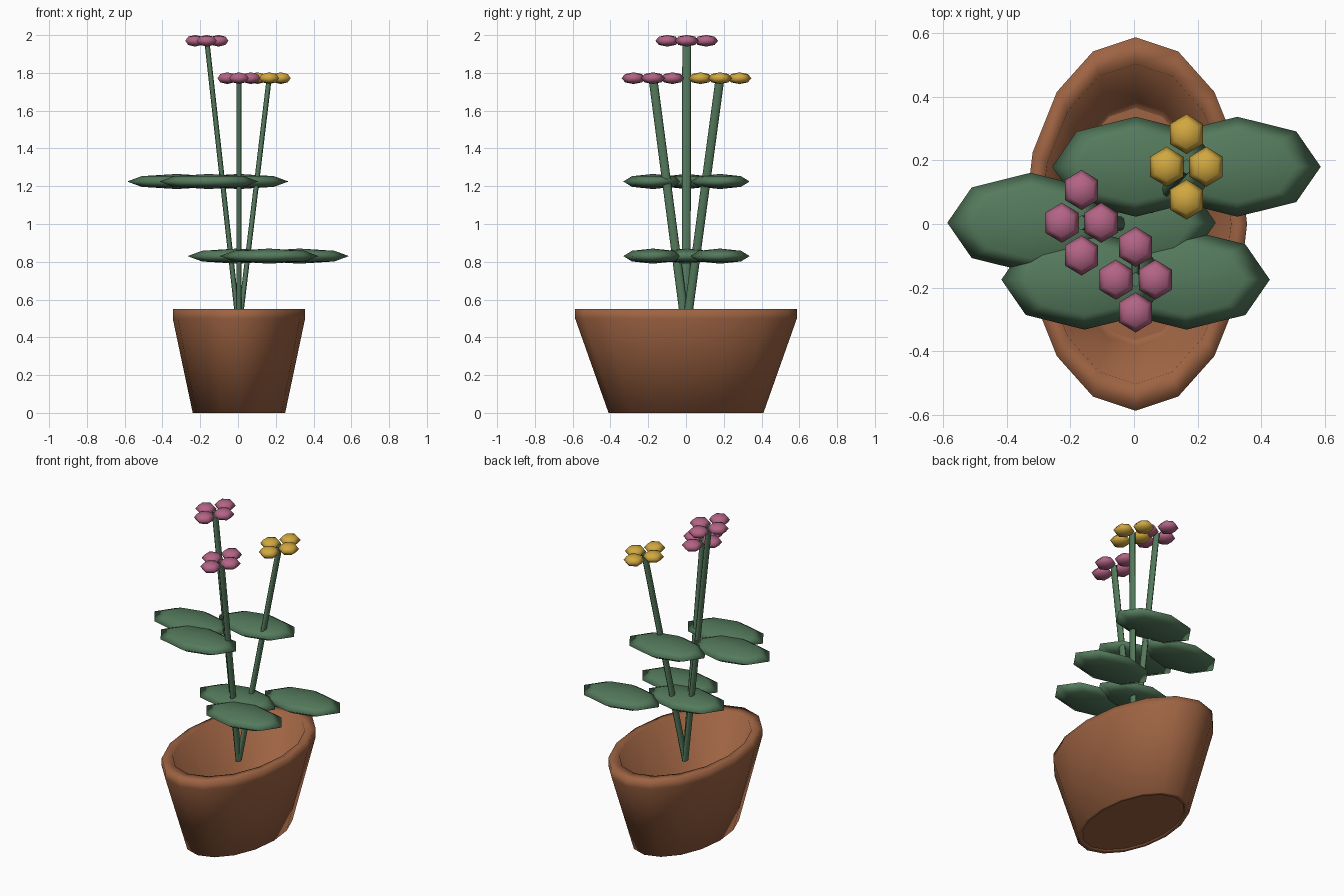
import bpy, bmesh, math
from mathutils import Vector

if "Cube" in bpy.data.objects:
    bpy.data.objects.remove(bpy.data.objects["Cube"])


def material(name, rgb):
    m = bpy.data.materials.new(name)
    m.diffuse_color = (*rgb, 1)
    m.use_nodes = True
    m.node_tree.nodes["Principled BSDF"].inputs["Base Color"].default_value = m.diffuse_color
    return m


CLAY = material("terracotta", (0.34, 0.125, 0.055))
GREEN = material("leaf_green", (0.089, 0.195, 0.107))
PINK = material("petal_pink", (0.45, 0.127, 0.235))
YELLOW = material("petal_yellow", (0.64, 0.39, 0.05))


def lathe(bm, profile, sides, scale, base, top=None):
    """Spin (radius, height) points into a closed solid with x/y scale.
    With top given, heights run 0..1 from base to top (leaning stem)."""
    base = Vector(base)
    axis = Vector((0, 0, scale[2])) if top is None else Vector(top) - base
    rings = []
    for r, h in profile:
        c = base + axis * h
        if r == 0:
            rings.append([bm.verts.new(c)])
            continue
        ring = []
        for i in range(sides):
            a = math.pi / 2 + 2 * math.pi * i / sides
            ring.append(bm.verts.new(c + Vector((r * scale[0] * math.cos(a), r * scale[1] * math.sin(a), 0))))
        rings.append(ring)
    for a, b in zip(rings, rings[1:]):
        for i in range(sides):
            j = (i + 1) % sides
            if len(a) == 1:
                bm.faces.new((a[0], b[j], b[i]))
            elif len(b) == 1:
                bm.faces.new((a[i], a[j], b[0]))
            else:
                bm.faces.new((a[i], a[j], b[j], b[i]))


def finish(bm, name, mat):
    bmesh.ops.recalc_face_normals(bm, faces=bm.faces)
    for f in bm.faces:
        f.smooth = True
    me = bpy.data.meshes.new(name)
    bm.to_mesh(me)
    bm.free()
    me.materials.append(mat)
    ob = bpy.data.objects.new(name, me)
    bpy.context.collection.objects.link(ob)
    return ob


# Low-poly ellipsoid profile: pole, 45 degrees, equator, 45 degrees, pole
S = math.sqrt(0.5)
BALL = [(0, -1), (S, -S), (1, 0), (S, S), (0, 1)]
CX = 0.005

# Oval hollow pot with a lip and thick wall
bm = bmesh.new()
pot_profile = [(0, 0.006), (0.373, 0.006), (0.378, 0), (0.41, 0), (0.587, 0.5), (0.587, 0.55),
               (0.503, 0.55), (0.385, 0.04), (0.365, 0.03), (0, 0.03)]
lathe(bm, pot_profile, 16, (0.597, 1, 1), (CX, 0, 0))
for f in bm.faces:
    if len(f.verts) == 3:
        for e in f.edges:
            if all(v.co.xy.length > 0.1 for v in e.verts):
                e.smooth = False
finish(bm, "pot", CLAY)

# Three plants: stem, two leaves and a four-petal flower each
plants = [("left", (-0.165, 0.004, 1.97), PINK),
          ("front", (CX, -0.175, 1.772), PINK),
          ("back", (0.165, 0.18, 1.772), YELLOW)]
for name, (x, y, z), colour in plants:
    bm = bmesh.new()
    lathe(bm, [(0, 0), (1, 0), (1, 1), (0, 1)], 8, (0.0135, 0.0235, 1), (CX, 0, 0.44), (x, y, z))
    for e in bm.edges:
        if abs(e.verts[0].co.z - e.verts[1].co.z) < 1e-5:
            e.smooth = False
    finish(bm, name + "_stem", GREEN)

    for part, dx, lz in (("lower", 0.16, 0.83), ("upper", -0.16, 1.225)):
        bm = bmesh.new()
        lathe(bm, BALL, 8, (0.262, 0.157, 0.04), (x + dx, y, lz))
        finish(bm, f"{name}_{part}_leaf", GREEN)

    bm = bmesh.new()
    for dx, dy in ((0.062, 0), (-0.062, 0), (0, 0.103), (0, -0.103)):
        lathe(bm, BALL, 6, (0.06, 0.063, 0.031), (x + dx, y + dy, z))
    finish(bm, name + "_flower", colour)
